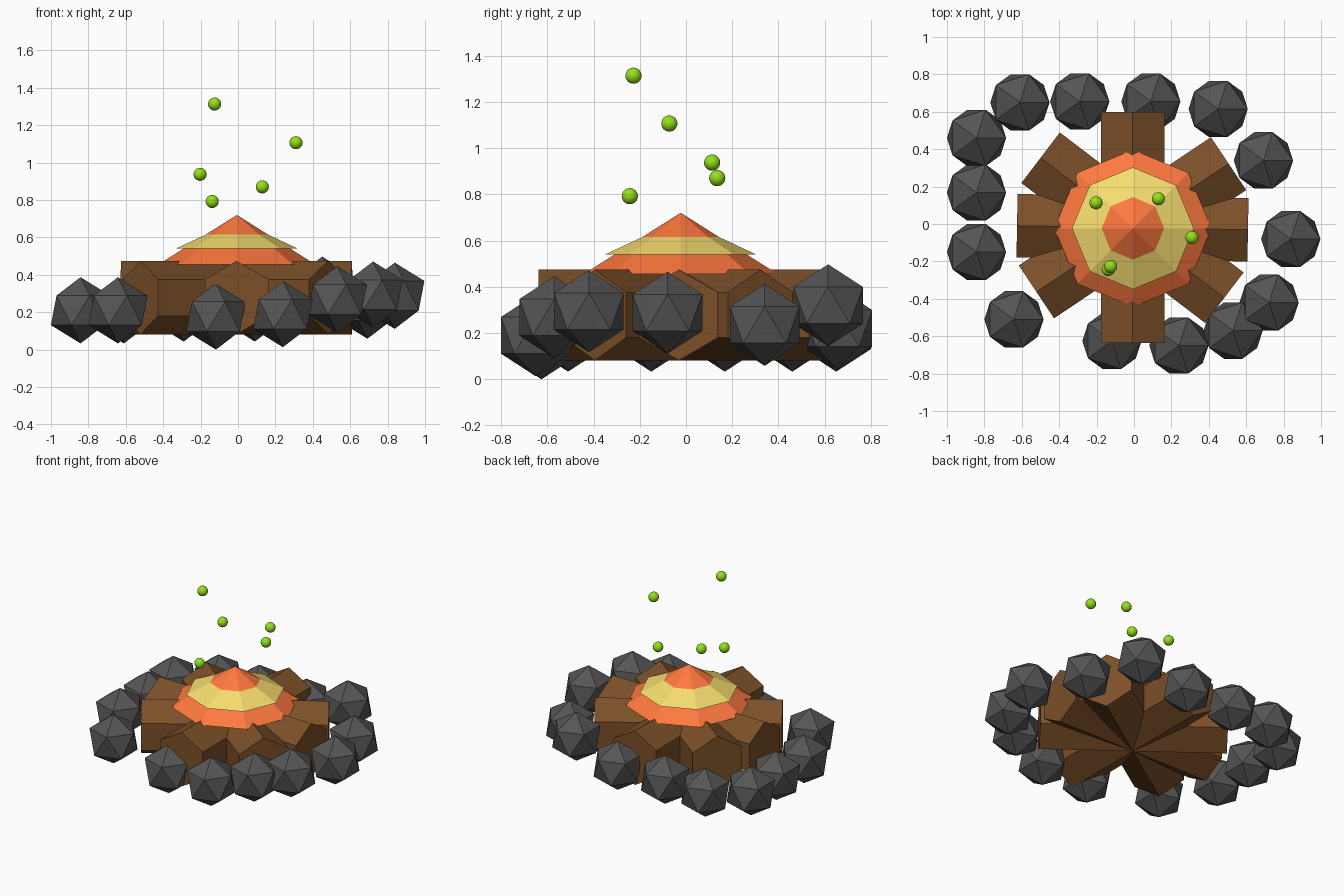
import bpy
from math import pi, radians

if "Cube" in bpy.data.objects:
    bpy.data.objects.remove(bpy.data.objects["Cube"])


def material(name, rgb):
    m = bpy.data.materials.new(name)
    m.diffuse_color = (*rgb, 1)
    m.use_nodes = True
    m.node_tree.nodes["Principled BSDF"].inputs["Base Color"].default_value = m.diffuse_color
    return m


STONE = material("stone_grey", (0.09, 0.09, 0.09))
WOOD = material("wood_brown", (0.2, 0.08, 0.022))
ORANGE = material("flame_orange", (1.0, 0.19, 0.05))
YELLOW = material("flame_yellow", (0.92, 0.72, 0.16))
GREEN = material("spark_green", (0.3, 0.75, 0.01))


def finish(name, mat):
    ob = bpy.context.object
    ob.name = name
    ob.data.materials.append(mat)
    return ob


# Ring of stones: plain icosahedra
R = 0.177
stones = [
    (-0.61, 0.65, 0.21), (-0.29, 0.655, 0.22), (0.09, 0.655, 0.22),
    (0.45, 0.615, 0.32), (0.692, 0.34, 0.235), (0.838, -0.08, 0.288),
    (0.722, -0.42, 0.294), (0.53, -0.57, 0.268), (0.24, -0.65, 0.19),
    (-0.118, -0.625, R), (-0.642, -0.51, 0.21), (-0.842, -0.15, 0.21),
    (-0.842, 0.168, 0.21), (-0.842, 0.46, 0.21),
]
for i, p in enumerate(stones, 1):
    bpy.ops.mesh.primitive_ico_sphere_add(subdivisions=1, radius=R, location=p)
    finish(f"stone_{i}", STONE)

# Four crossing hexagonal logs, ridge upwards
for i, deg in enumerate((-1, 33.7, 90, -37.3), 1):
    bpy.ops.mesh.primitive_cylinder_add(
        vertices=6, radius=0.196, depth=1.235, location=(-0.008, -0.02, 0.278),
        rotation=(pi / 2, 0, radians(deg) - pi / 2))
    finish(f"log_{i}", WOOD)


# Flame: steep orange cone with a shallower yellow cone cutting through it
def flame(name, radius, bottom, top, mat):
    bpy.ops.mesh.primitive_cone_add(
        vertices=8, radius1=radius, radius2=0, depth=top - bottom,
        location=(-0.006, -0.023, (top + bottom) / 2))
    finish(name, mat)


flame("outer_flame", 0.42, 0.455, 0.72, ORANGE)
flame("inner_flame", 0.326, 0.54, 0.693, YELLOW)

# Floating sparks
sparks = [(-0.125, -0.227, 1.313), (0.31, -0.072, 1.106), (-0.203, 0.113, 0.937),
          (0.13, 0.135, 0.87), (-0.138, -0.243, 0.792)]
for i, p in enumerate(sparks, 1):
    bpy.ops.mesh.primitive_uv_sphere_add(segments=24, ring_count=12, radius=0.035, location=p)
    finish(f"spark_{i}", GREEN)
    bpy.ops.object.shade_smooth()
